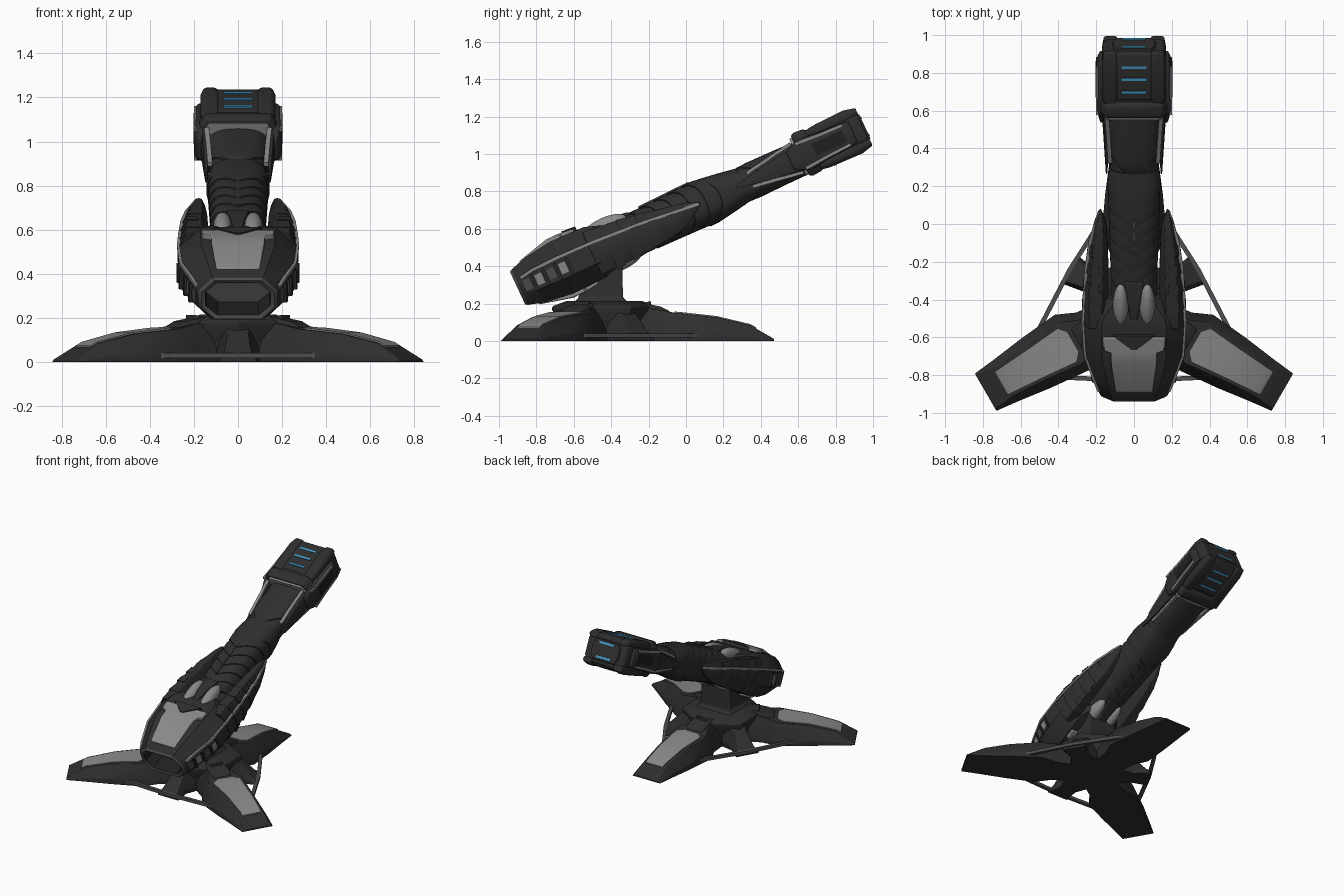
import bpy, bmesh, math
from mathutils import Matrix, Vector

if "Cube" in bpy.data.objects:
    bpy.data.objects.remove(bpy.data.objects["Cube"])

def mat(name, r, g, b):
    m = bpy.data.materials.new(name)
    m.diffuse_color = (r, g, b, 1)
    m.use_nodes = True
    m.node_tree.nodes["Principled BSDF"].inputs["Base Color"].default_value = m.diffuse_color
    return m

DARK = mat("charcoal", .028, .028, .028)
BLACK = mat("near_black", .014, .014, .014)
LIGHT = mat("light_grey", .25, .25, .25)
TRIM = mat("mid_grey", .075, .075, .075)
BLUE = mat("blue_glow", .06, .36, .65)

# gun frame: x across, y along the barrel, z out of its top
GUN = Matrix.Translation((0, -.893, .286)) @ Matrix.Rotation(math.radians(25), 4, 'X')
CENTRE = Matrix.Translation((0, -.437, 0))

def radial(deg):
    return CENTRE @ Matrix.Rotation(math.radians(deg - 90), 4, 'Z')

def loft(name, rings, m, frame=GUN, mirror="", bevel=0, last=None):
    """Skin closed rings into a capped solid; last = {segment: material}."""
    bm = bmesh.new()
    vs = [[bm.verts.new(p) for p in r] for r in rings]
    mats = [m]
    for s in range(len(vs) - 1):
        idx = 0
        if last and s in last:
            if last[s] not in mats:
                mats.append(last[s])
            idx = mats.index(last[s])
        n = len(vs[s])
        for i in range(n):
            j = (i + 1) % n
            bm.faces.new((vs[s][i], vs[s][j], vs[s + 1][j], vs[s + 1][i])).material_index = idx
    bm.faces.new(vs[0][::-1]).material_index = len(mats) - 1 if last else 0
    bm.faces.new(vs[-1])
    bmesh.ops.recalc_face_normals(bm, faces=bm.faces)
    me = bpy.data.meshes.new(name)
    bm.to_mesh(me)
    bm.free()
    for k in mats:
        me.materials.append(k)
    ob = bpy.data.objects.new(name, me)
    bpy.context.collection.objects.link(ob)
    ob.matrix_world = frame
    if bevel:
        b = ob.modifiers.new("bevel", 'BEVEL')
        b.width, b.segments, b.limit_method = bevel, 2, 'ANGLE'
    if mirror:
        md = ob.modifiers.new("mirror", 'MIRROR')
        md.use_axis = ('x' in mirror, False, 'z' in mirror)
        md.use_mirror_merge = False
    return ob

def octa(u, hw, h, cx=0, cz=0, fx=.64, fz=.4):
    q = [(fx, 1), (1, fz), (1, -fz), (fx, -1), (-fx, -1), (-1, -fz), (-1, fz), (-fx, 1)]
    return [(cx + a * hw, u, cz + b * h) for a, b in q]

def rect(u, x0, x1, z0, z1):
    return [(x0, u, z0), (x1, u, z0), (x1, u, z1), (x0, u, z1)]

def oval(u, hw, h, cx=0, cz=0, e=2.0, shift=0, power=1, n=32):
    out = []
    for i in range(n):
        a = 2 * math.pi * i / n
        c, s = math.cos(a), math.sin(a)
        x = math.copysign(abs(c) ** (2 / e), c)
        z = math.copysign(abs(s) ** (2 / e), s)
        out.append((cx + x * hw, u + shift * abs(x) ** power, cz + z * h))
    return out

def lerp(t, xs, ys):
    for a, b, c, d in zip(xs, xs[1:], ys, ys[1:]):
        if t <= b:
            return c + (d - c) * (t - a) / (b - a)
    return ys[-1]

# head with recessed mouth
HU, HW, HH = [0, .1, .25, .45], [.178, .215, .262, .27], [.104, .132, .152, .147]
rings = [octa(.12, .14, .07), octa(.0, .148, .08), octa(-.008, .165, .096), octa(.004, .178, .104)]
rings += [octa(u, w, h) for u, w, h in zip(HU[1:], HW[1:], HH[1:])]
rings += [octa(.50, .25, .13), octa(.58, .15, .1)]
loft("head", rings, DARK, last={1: TRIM, 2: TRIM, 0: BLACK})
loft("head_panel", [rect(u, -w, w, .09, z) for u, w, z in
     ((.06, .098, .127), (.24, .12, .172), (.31, .122, .172), (.325, .162, .17), (.395, .165, .162))],
     LIGHT, mirror='z', bevel=.006)
loft("head_panel_chevron", [rect(.33, -.012, .012, .1, .176), rect(.41, -.11, .11, .1, .17)], DARK, mirror='z')
for i in range(4):
    u = .05 + .07 * i
    loft("side_vent", [rect(v, lerp(v, HU, HW) - .01, lerp(v, HU, HW) + .004, -.035, .025)
                       for v in (u - .02, u + .02)], LIGHT if i % 2 else TRIM, mirror='x')
    loft("vent_rib", [rect(v, lerp(v, HU, HW) - .01, lerp(v, HU, HW) + .014, -.055, .04)
                      for v in (u + .028, u + .042)], DARK, mirror='x')

# side pods tapering to blade tips
PU, PO = [.43, .6, .75, .9, 1.0, 1.07], [.272, .266, .252, .23, .207, .182]
loft("side_pod", [octa(u, hw, h, o - hw, cz, .5, .35) for u, o, hw, h, cz in zip(
     PU, PO, (.07, .066, .058, .045, .028, .004), (.125, .115, .1, .075, .045, .006),
     (0, -.008, -.015, -.02, -.01, 0))], DARK, mirror='x', bevel=.006)
for i in range(4):
    u = .52 + .1 * i
    o = lerp(u, PU, PO)
    h = .122 - .07 * (i / 3) ** 1.5 * .7
    loft("pod_rib", [octa(u + d, .06 - .006 * i + g, h + g, o - .06 + .006 * i, -.01, .5, .35)
                     for d, g in ((0, .006), (.055, -.004))], DARK, mirror='x')
loft("side_stripe", [rect(u, x - .012, x + .005, z - .008, z + .008) for u, x, z in
     ((.03, .188, .045), (.1, .213, .056), (.25, .262, .06), (.45, .272, .055), (.6, .266, .045),
      (.75, .256, .035), (.9, .234, .018), (1.06, .185, 0))], LIGHT, mirror='x')

# rounded light domes between the pods
loft("dome", [oval(.55 - .13 * math.cos(a), .042 * math.sin(a), .05 * math.sin(a), .07, .1)
              for a in [.05 + i * 3.04 / 10 for i in range(11)]], LIGHT, mirror='xz')
loft("dome_divider", [rect(u, -w, w, .06, z) for u, w, z in ((.42, .006, .13), (.56, .03, .14), (.7, .05, .12))],
     DARK, mirror='z', bevel=.006)

# barrel core, overlapping chevron plates and shields
loft("barrel", [oval(u, w, .093, 0, -.012, 2.6) for u, w in ((.45, .125), (1.1, .125), (1.5, .13), (1.72, .145))], DARK)
for i in range(6):
    u, s = .58 + .085 * i, .93 + .02 * i
    loft("chevron_plate", [oval(u + d, .132 * g * s, .122 * g * s, 0, -.003, 2.5, .09) for d, g in
         ((0, .9), (.006, 1.0), (.06, 1.02), (.12, .92))], DARK)
loft("spine_line", [rect(u, -.004, .004, .05, z) for u, z in ((.76, .124), (1.06, .13))], TRIM, mirror='z')
for u, ln, a, b, h0, h1 in ((1.06, .26, .142, .138, .132, .1), (1.3, .4, .134, .15, .098, .096)):
    loft("barrel_shield", [oval(u + d * ln, (a + (b - a) * d) * g, (h0 + (h1 - h0) * d) * g, 0, -.008, 2.6, .12 * (1 - d), 2)
         for d, g in ((0, .9), (.03, .98), (.2, 1.02), (.6, 1.0), (1, .95))], DARK)

# flank blades and light trim in front of the rear block
loft("flank_blade", [octa(u, w, h, .145, -.005) for u, w, h in
     ((1.28, .004, .008), (1.45, .014, .04), (1.62, .024, .062), (1.72, .03, .075))], DARK, mirror='x')
loft("barrel_trim", [rect(u, x - .014, x + .008, z - .01, z + .008) for u, x, z in
     ((1.36, .13, .04), (1.5, .137, .062), (1.64, .146, .085))], LIGHT, mirror='xz')
loft("trim_arch", [octa(u, .166, .108, 0, .002, .8, .5) for u in (1.645, 1.664)], LIGHT)

# rear block
loft("rear_collar", [octa(u, w, h, 0, .004, .82, .6) for u, w, h in
     ((1.66, .172, .118), (1.68, .182, .126), (1.73, .18, .122), (1.75, .168, .108))], DARK, bevel=.006)
loft("rear_block", [octa(u, w, h, 0, .004, .85, .62) for u, w, h in
     ((1.72, .168, .106), (1.98, .17, .11), (2.03, .16, .1))], DARK, bevel=.01)
loft("block_ridge", [octa(u, w, h, .125, .09) for u, w, h in
     ((1.72, .03, .02), (1.78, .045, .03), (1.97, .045, .036), (2.035, .035, .02))], DARK, mirror='xz', bevel=.006)
loft("block_top_panel", [rect(u, -.095, .095, .08, z) for u, z in ((1.76, .114), (1.97, .12), (2.02, .104))],
     DARK, mirror='z', bevel=.008)
loft("end_panel", [octa(2.02, .12, .08, fx=.8), octa(2.04, .11, .07, fx=.8)], DARK)
for u in (1.81, 1.885, 1.955):
    loft("top_slit", [rect(u + d, -.065, .065, .11, .123) for d in (-.007, .007)], BLUE, mirror='z')
loft("end_slit", [rect(u, -.06, .06, .043, .057) for u in (2.03, 2.044)], BLUE, mirror='z')
loft("side_plate", [octa(u, w, h, .172, 0, .6, .7) for u, w, h in
     ((1.6, .008, .05), (1.68, .026, .09), (1.8, .028, .075), (1.93, .026, .07), (1.97, .012, .06))],
     DARK, mirror='x', bevel=.005)
loft("side_plate_inset", [rect(u, .19, .203, -.035, .035) for u in (1.74, 1.92)], BLACK, mirror='x')
loft("side_plate_trim", [rect(u, .184, .2, z - .015, z) for u, z in ((1.66, .08), (1.8, .07), (1.93, .065))],
     LIGHT, mirror='xz')

# pedestal hub and column
def hexa(z, r):
    return [(r * math.cos(math.pi * k / 3 + math.pi / 6), r * math.sin(math.pi * k / 3 + math.pi / 6), z) for k in range(6)]

loft("hub", [hexa(z, r) for z, r in ((0, .25), (.09, .24), (.165, .28), (.185, .28), (.215, .2))], DARK, CENTRE, bevel=.006)
loft("column", [[(sx * w, sy * d - .018, z) for sx, sy in ((-1, -1), (1, -1), (1, 1), (-1, 1))]
     for z, w, d in ((.18, .17, .17), (.235, .12, .118), (.5, .105, .112))], DARK, CENTRE, bevel=.008)

# three legs with light panels, and three brackets with tie bars
def slab(r, hb, ht, h, lo=0):
    m = lo + (h - lo) * .3
    return [(-hb, r, lo), (-hb, r, m), (-ht, r, h), (ht, r, h), (hb, r, m), (hb, r, lo)]

for k in range(3):
    leg, arm = radial(90 + 120 * k), radial(30 + 120 * k)
    loft("leg", [slab(*p) for p in ((.12, .11, .07, .19), (.28, .125, .08, .17), (.385, .172, .125, .15),
         (.6, .152, .1, .128), (.78, .128, .088, .085), (.907, .114, .1, .012))], DARK, leg, bevel=.004)
    loft("leg_panel", [rect(r, -w, w, z - .02, z + .006) for r, w, z in
         ((.375, .06, .152), (.41, .1, .149), (.6, .083, .128), (.78, .07, .085), (.81, .068, .069))], LIGHT, leg)
    loft("leg_joint", [slab(*p) for p in ((.2, .1, .06, .205), (.3, .105, .065, .185), (.35, .1, .06, .16))],
         DARK, leg, bevel=.005)
    loft("bracket", [slab(*p) for p in ((.1, .13, .09, .21), (.27, .065, .045, .14), (.36, .08, .06, .05),
         (.39, .085, .07, .035))], DARK, arm, bevel=.004)
    loft("bracket_lug", [rect(r, -.045, .045, .14, z) for r, z in ((.2, .2), (.25, .215))], DARK, leg, bevel=.006)
    loft("tie_bar", [[(x, y - .012, .018), (x, y + .012, .018), (x, y + .012, .04), (x, y - .012, .04)]
         for x, y in ((-.43, .373), (0, .392), (.43, .373))], TRIM, arm)

bpy.ops.object.select_all(action='SELECT')
bpy.context.view_layer.objects.active = bpy.data.objects["head"]
bpy.ops.object.shade_smooth_by_angle(angle=math.radians(35))
